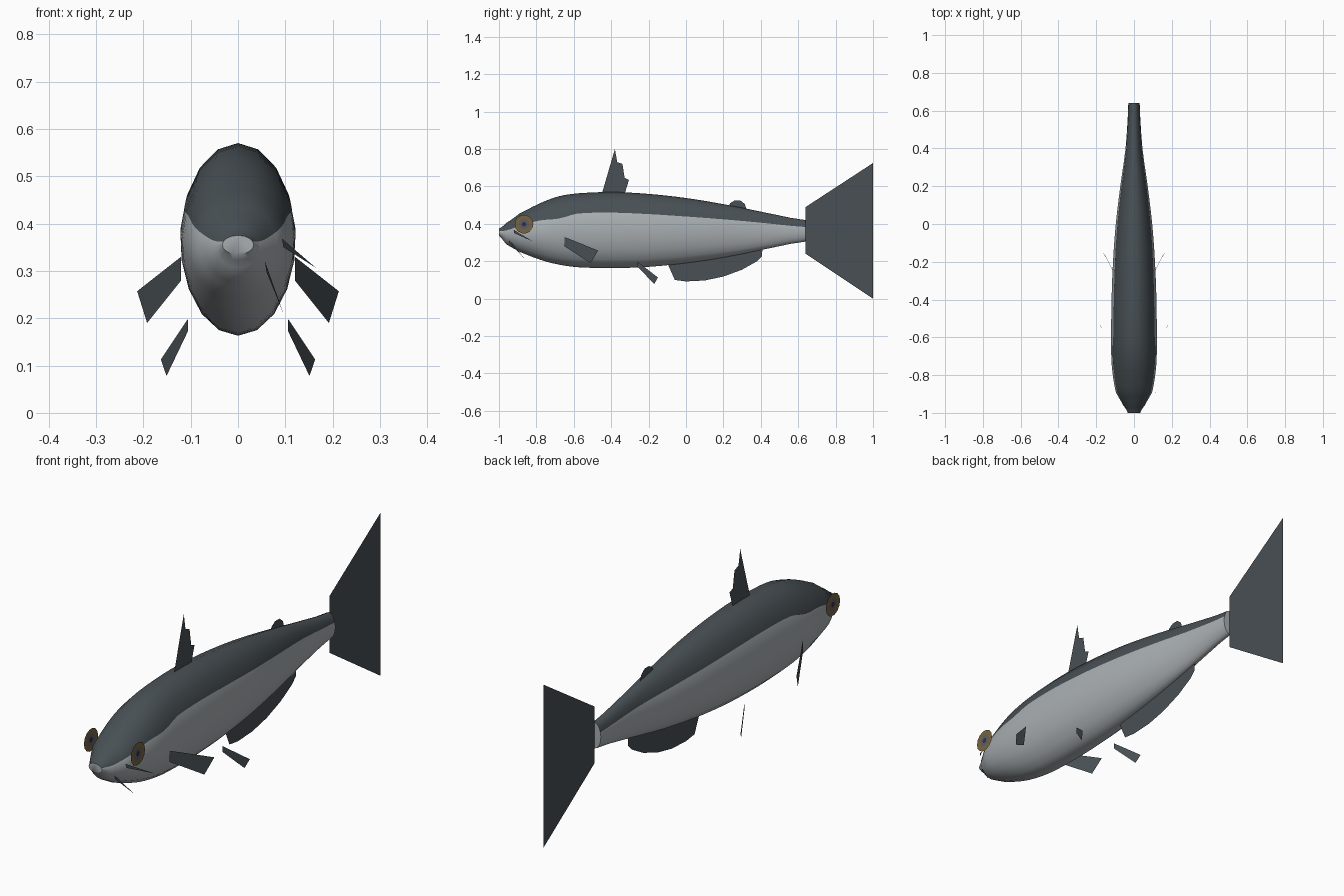
import bpy
import bmesh
import math

cube = bpy.data.objects.get("Cube")
if cube:
    bpy.data.objects.remove(cube, do_unlink=True)


def make_material(name, rgb):
    mat = bpy.data.materials.new(name)
    mat.use_nodes = True
    colour = (*rgb, 1.0)
    mat.diffuse_color = colour
    mat.node_tree.nodes["Principled BSDF"].inputs["Base Color"].default_value = colour
    return mat


SLATE = make_material("dark slate", (.065, .08, .09))
SILVER = make_material("silver belly", (.40, .43, .45))
GOLD = make_material("eye gold", (.19, .13, .05))
GREY = make_material("iris grey", (.11, .11, .14))
BLACK = make_material("pupil dark", (.03, .03, .04))


def add_object(name, bm, materials):
    mesh = bpy.data.meshes.new(name)
    bm.to_mesh(mesh)
    bm.free()
    for mat in materials:
        mesh.materials.append(mat)
    obj = bpy.data.objects.new(name, mesh)
    bpy.context.collection.objects.link(obj)
    return obj


def spline(a, b, c, d, t):
    """Smooth value between b and c."""
    return b + t * (c - a + t * (2 * a - 5 * b + 4 * c - d + t * (3 * (b - c) + d - a))) / 2


# Body stations: y, bottom z, top z, half width, height where the dark back begins
STATIONS = [
    (-1, .335, .375, .033, .362),
    (-.96, .29, .405, .057, .365),
    (-.89, .25, .455, .096, .39),
    (-.78, .208, .51, .115, .418),
    (-.68, .182, .547, .121, .428),
    (-.58, .168, .563, .122, .455),
    (-.4, .163, .57, .12, .46),
    (-.2, .17, .56, .112, .452),
    (0, .19, .538, .097, .439),
    (.2, .22, .505, .073, .424),
    (.4, .26, .465, .045, .406),
    (.64, .305, .42, .03, .383),
]
BACK_SIDES, BELLY_SIDES, STEPS = 6, 12, 3


def body_sections():
    last = len(STATIONS) - 1
    for i in range(last):
        four = [STATIONS[min(max(i + k, 0), last)] for k in (-1, 0, 1, 2)]
        for step in range(STEPS):
            t = step / STEPS
            row = [spline(*values, t) for values in zip(*four)]
            row[0] = four[1][0] + t * (four[2][0] - four[1][0])
            yield row
    yield STATIONS[last]


def build_body():
    bm = bmesh.new()
    rings = []
    for y, low, high, width, split in body_sections():
        mid, half = (low + high) / 2, (high - low) / 2
        start = math.asin(max(-.9, min(.9, (split - mid) / half)))
        arc = math.pi - 2 * start
        angles = [start + arc * k / BACK_SIDES for k in range(BACK_SIDES)]
        angles += [start + arc + (math.tau - arc) * k / BELLY_SIDES
                   for k in range(BELLY_SIDES)]
        rings.append([bm.verts.new((width * math.cos(a), y, mid + half * math.sin(a)))
                      for a in angles])
    count = BACK_SIDES + BELLY_SIDES
    for r0, r1 in zip(rings, rings[1:]):
        for k in range(count):
            n = (k + 1) % count
            face = bm.faces.new((r0[k], r0[n], r1[n], r1[k]))
            face.material_index = 0 if k < BACK_SIDES else 1
    for ring in (rings[0], rings[-1]):
        bm.faces.new(ring).material_index = 1
    bmesh.ops.recalc_face_normals(bm, faces=bm.faces)
    obj = add_object("body", bm, [SLATE, SILVER])
    bpy.ops.object.select_all(action="DESELECT")
    obj.select_set(True)
    bpy.context.view_layer.objects.active = obj
    bpy.ops.object.shade_smooth_by_angle(angle=math.radians(50))


def build_sheet(name, points):
    """Flat single sheet through the given points."""
    bm = bmesh.new()
    bm.faces.new([bm.verts.new(p) for p in points])
    bmesh.ops.triangulate(bm, faces=bm.faces[:])
    return add_object(name, bm, [SLATE])


def centre_fin(name, outline):
    build_sheet(name, [(0, y, z) for y, z in outline])


def paired_fin(name, points):
    for side, sign in (("left", 1), ("right", -1)):
        build_sheet(f"{side}_{name}", [(sign * x, y, z) for x, y, z in points])


def build_eye(name, x):
    """Flat disc of three colour zones: gold rim, grey iris, dark pupil."""
    bm = bmesh.new()
    sides = 14
    rings = []
    for radius in (.05, .028, .012):
        rings.append([bm.verts.new((x, -.866 + radius * math.cos(math.tau * k / sides),
                                    .398 + radius * math.sin(math.tau * k / sides)))
                      for k in range(sides)])
    for zone in range(2):
        outer, inner = rings[zone], rings[zone + 1]
        for k in range(sides):
            n = (k + 1) % sides
            face = bm.faces.new((outer[k], outer[n], inner[n], inner[k]))
            face.material_index = zone
    bm.faces.new(rings[2]).material_index = 2
    if x < 0:
        bmesh.ops.reverse_faces(bm, faces=bm.faces[:])
    add_object(name, bm, [GOLD, GREY, BLACK])


build_body()

# Fins on the centre line
centre_fin("dorsal_fin", [(-.45, .56), (-.38, .8), (-.368, .73), (-.34, .72),
                          (-.328, .645), (-.305, .635), (-.328, .56)])
centre_fin("adipose_fin", [(.225, .48), (.235, .51), (.26, .525), (.29, .525),
                           (.315, .505), (.325, .47)])
centre_fin("anal_fin", [(-.1, .19), (-.06, .1), (0, .092), (.1, .097), (.2, .118),
                        (.3, .155), (.38, .2), (.405, .225), (.41, .275)])
centre_fin("tail_fin", [(.64, .24), (1, 0), (.86, .165), (.81, .365),
                        (.86, .565), (1, .725), (.64, .49)])

# Paired fins, swept outward and back
paired_fin("pectoral_fin", [(.12, -.65, .33), (.12, -.65, .28),
                            (.192, -.51, .19), (.213, -.47, .257)])
paired_fin("pelvic_fin", [(.106, -.26, .198), (.106, -.26, .172),
                          (.151, -.17, .078), (.163, -.15, .113)])

# Thin barbels beside the mouth
build_sheet("upper_barbel", [(.093, -.922, .368), (.096, -.918, .35), (.165, -.82, .306)])
build_sheet("lower_barbel", [(.057, -.95, .32), (.06, -.943, .298), (.096, -.86, .21)])

# Eyes
build_eye("left_eye", .115)
build_eye("right_eye", -.115)
